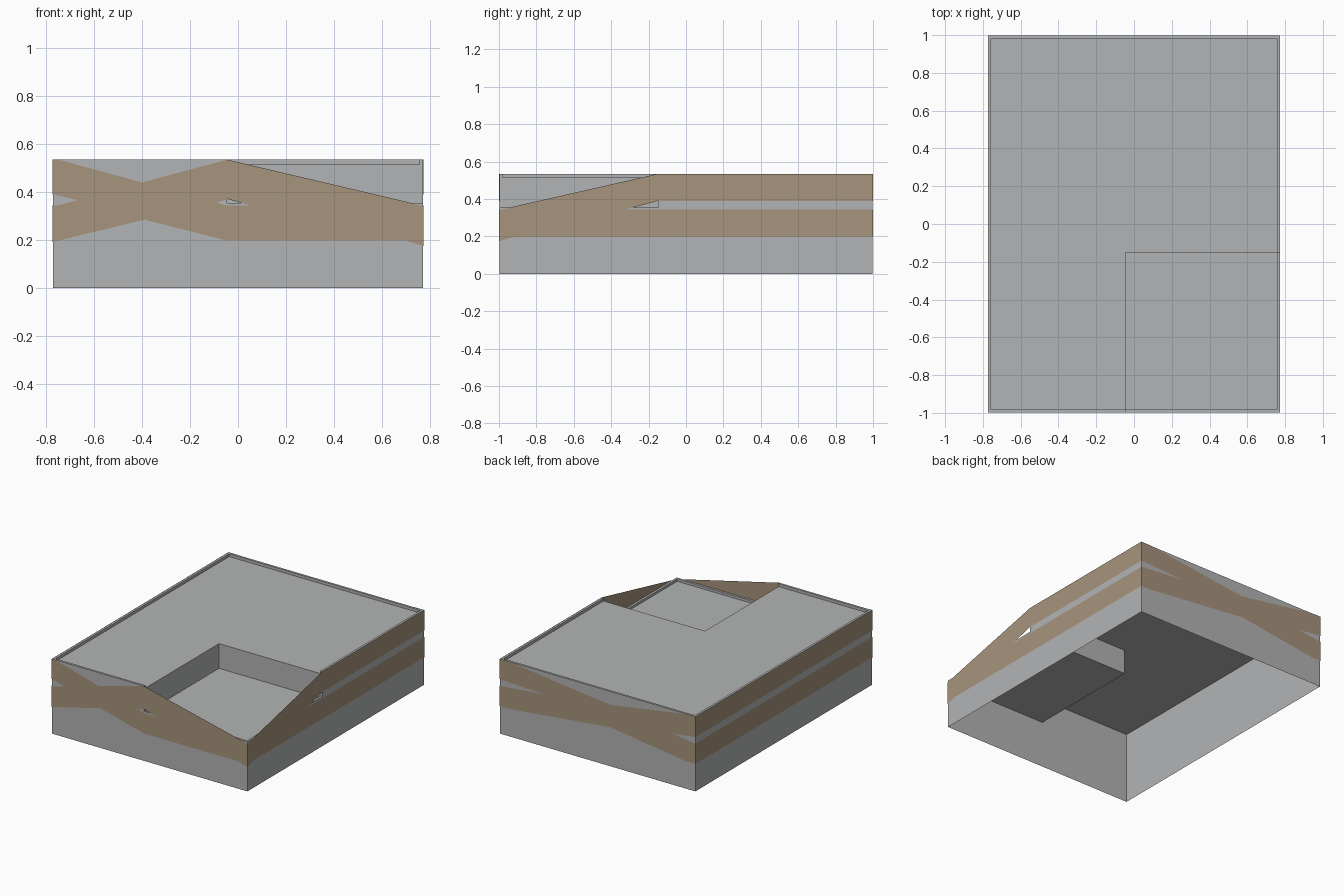
import bpy
import bmesh

cube = bpy.data.objects.get("Cube")
if cube:
    bpy.data.objects.remove(cube, do_unlink=True)

W, D = 0.775, 1.0          # half width and half depth
TOP, ROOF = 0.535, 0.515   # parapet top and roof deck
RIM, DECK = 0.355, 0.338   # terrace kerb top and terrace deck
TX, TY = -0.045, -0.15     # inner corner of the terrace
KERB, SKIN = 0.018, 0.002  # kerb width and cladding offset
IW, ID = W - SKIN, D - SKIN


def material(name, color):
    m = bpy.data.materials.new(name)
    m.use_nodes = True
    m.diffuse_color = color
    m.node_tree.nodes["Principled BSDF"].inputs["Base Color"].default_value = color
    return m


grey = material("concrete grey", (0.45, 0.455, 0.46, 1))
tan = material("tan cladding", (0.39, 0.295, 0.205, 1))


def sheet(name, mat, polygons, place):
    """Flat polygons given in 2D, placed in space by a function."""
    bm = bmesh.new()
    for poly in polygons:
        bm.faces.new([bm.verts.new(place(a, b)) for a, b in poly])
    mesh = bpy.data.meshes.new(name)
    bm.to_mesh(mesh)
    bm.free()
    mesh.materials.append(mat)
    obj = bpy.data.objects.new(name, mesh)
    bpy.context.collection.objects.link(obj)
    return obj


def rect(a0, a1, b0, b1):
    return [(a0, b0), (a1, b0), (a1, b1), (a0, b1)]


def on_x(x):
    return lambda a, b: (x, a, b)


def on_y(y):
    return lambda a, b: (a, y, b)


def on_z(z):
    return lambda a, b: (a, b, z)


def kerb(name, x0, x1, y0, y1, z0, z1):
    bm = bmesh.new()
    bmesh.ops.create_cube(bm, size=1)
    for v in bm.verts:
        v.co = (x1 if v.co.x > 0 else x0, y1 if v.co.y > 0 else y0, z1 if v.co.z > 0 else z0)
    mesh = bpy.data.meshes.new(name)
    bm.to_mesh(mesh)
    bm.free()
    mesh.materials.append(grey)
    bpy.context.collection.objects.link(bpy.data.objects.new(name, mesh))


# Grey shell walls, lowered beside the terrace
sheet("front_wall", grey, [[(-IW, 0), (IW, 0), (IW, RIM), (TX, RIM), (TX, TOP), (-IW, TOP)]], on_y(-ID))
sheet("right_wall", grey, [[(-ID, 0), (ID, 0), (ID, TOP), (TY, TOP), (TY, RIM), (-ID, RIM)]], on_x(IW))
sheet("back_wall", grey, [rect(IW, -IW, 0, TOP)], on_y(ID))
sheet("left_wall", grey, [rect(ID, -ID, 0, TOP)], on_x(-IW))

# Roof deck, terrace deck and the walls between them
sheet("roof_deck", grey, [[(-IW, -ID), (TX, -ID), (TX, TY), (IW, TY), (IW, ID), (-IW, ID)]], on_z(ROOF))
sheet("terrace_deck", grey, [rect(TX, IW, -ID, TY)], on_z(DECK))
sheet("terrace_back_wall", grey, [rect(TX, IW, DECK, ROOF)], on_y(TY))
sheet("terrace_side_wall", grey, [rect(-ID, TY, DECK, ROOF)], on_x(TX))

# Kerbs around the roof and the terrace
kerb("front_parapet", -IW, TX, -ID, KERB - D, ROOF, TOP)
kerb("back_parapet", -IW, IW, D - KERB, ID, ROOF, TOP)
kerb("left_parapet", -IW, KERB - W, -ID, ID, ROOF, TOP)
kerb("right_parapet", W - KERB, IW, TY, ID, ROOF, TOP)
kerb("terrace_front_kerb", TX, IW, -ID, KERB - D, DECK, RIM)
kerb("terrace_right_kerb", W - KERB, IW, -ID, TY, DECK, RIM)

# Tan cladding: bands that pinch together and slope down to the corner
LOW, S0, S1 = 0.197, 0.343, 0.39   # lower edge and the stripe between bands
front_left = [(-W, TOP), (-0.75, TOP), (-0.4, 0.44), (TX, TOP), (TX, 0.371), (-0.09, 0.356),
              (TX, S0), (TX, LOW), (-0.39, 0.285), (-0.75, LOW), (-W, 0.192),
              (-W, 0.34), (-0.745, 0.346), (-0.67, 0.366), (-0.745, 0.385), (-W, S1)]
front_right = [(TX, TOP), (0.7, 0.36), (W, 0.34), (W, 0.175), (0.7, LOW), (TX, LOW),
               (TX, S0), (0.055, S0), (TX, 0.371)]
sheet("front_cladding", tan, [front_left, front_right], on_y(-D))

right_side = [(-D, 0.34), (-0.92, 0.36), (TY, TOP), (D, TOP), (D, S1), (TY, S1),
              (-0.33, S0), (D, S0), (D, LOW), (-0.92, LOW), (-D, 0.175)]
sheet("right_cladding", tan, [right_side], on_x(W))

back = [(W, TOP), (0.7, TOP), (-0.1, 0.44), (-0.7, TOP), (-W, TOP), (-W, S1), (-0.59, 0.366),
        (-W, S0), (-W, LOW), (-0.7, LOW), (-0.1, 0.28), (0.7, LOW), (W, LOW),
        (W, S0), (0.42, 0.375), (W, S1)]
sheet("back_cladding", tan, [back], on_y(D))
sheet("left_cladding", tan, [rect(-D, D, LOW, S0), rect(-D, D, S1, TOP)], on_x(-W))
